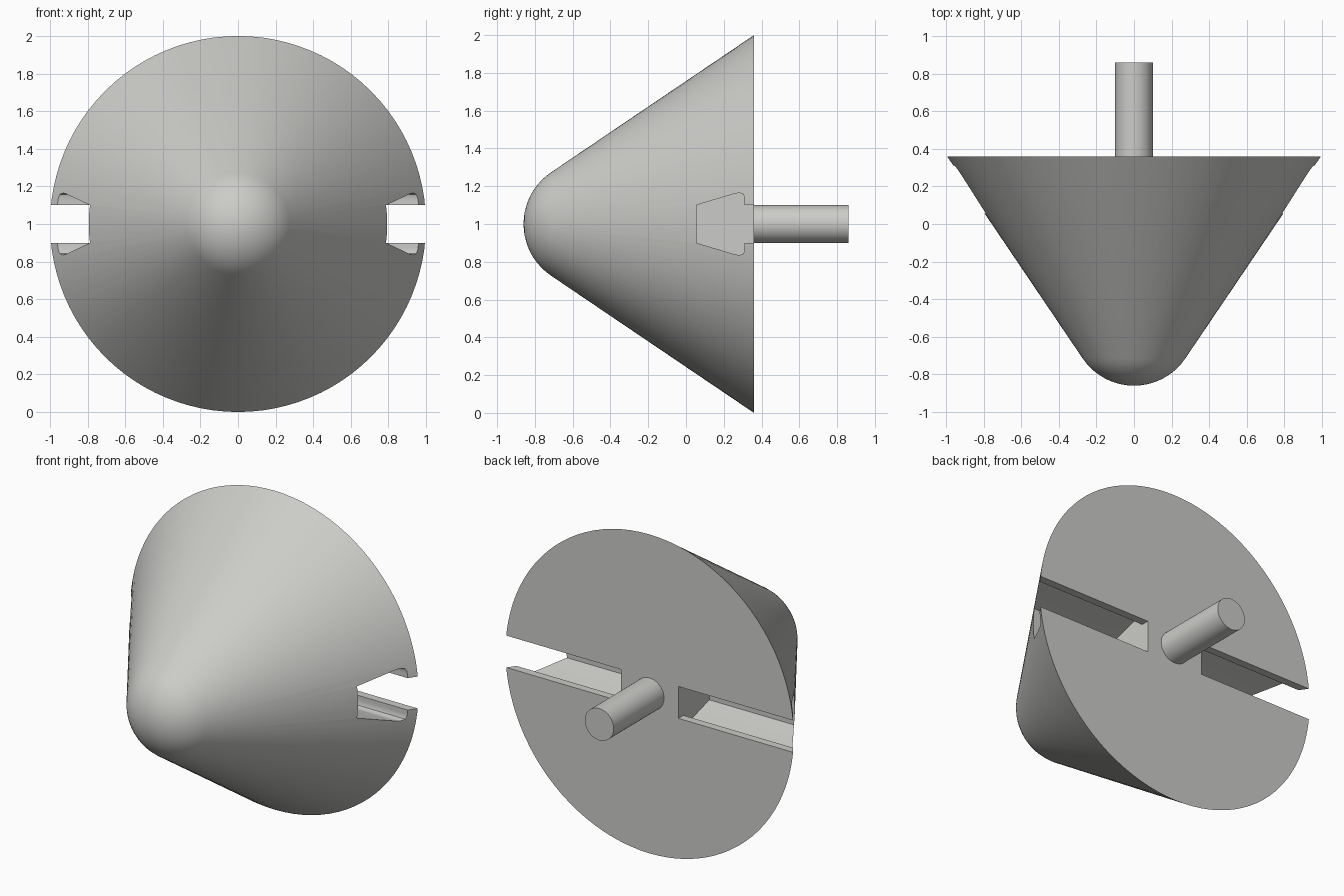
import bpy, bmesh, math
from mathutils import Matrix, Vector

if "Cube" in bpy.data.objects:
    bpy.data.objects.remove(bpy.data.objects["Cube"])

BASE_Y, CENTRE_Z = 0.36, 1.0

grey = bpy.data.materials.new("light grey")
grey.diffuse_color = (0.6, 0.6, 0.58, 1)
grey.use_nodes = True
grey.node_tree.nodes["Principled BSDF"].inputs["Base Color"].default_value = grey.diffuse_color


def make(name, bm):
    bmesh.ops.recalc_face_normals(bm, faces=bm.faces)
    me = bpy.data.meshes.new(name)
    bm.to_mesh(me)
    bm.free()
    me.materials.append(grey)
    ob = bpy.data.objects.new(name, me)
    bpy.context.collection.objects.link(ob)
    return ob


def smooth(ob):
    bpy.ops.object.select_all(action='DESELECT')
    ob.select_set(True)
    bpy.context.view_layer.objects.active = ob
    bpy.ops.object.shade_smooth_by_angle(angle=math.radians(30))


def revolve(name, profile, steps):
    """Spin (radius, y) points about the horizontal y axis."""
    bm = bmesh.new()
    vs = [bm.verts.new((r, y, CENTRE_Z)) for r, y in profile]
    es = [bm.edges.new(p) for p in zip(vs, vs[1:])]
    bmesh.ops.spin(bm, geom=vs + es, cent=(0, 0, CENTRE_Z), axis=(0, 1, 0),
                   angle=2 * math.pi, steps=steps)
    bmesh.ops.remove_doubles(bm, verts=bm.verts, dist=1e-5)
    # close the flat ends with single faces
    bmesh.ops.holes_fill(bm, edges=[e for e in bm.edges if e.is_boundary], sides=0)
    return make(name, bm)


# Cone with a tangent spherical nose
R = 0.33
tip = -0.86
cone_angle = math.atan(0.676)
nose = []
for i in range(11):
    a = (math.pi / 2 - cone_angle) * i / 10
    nose.append((R * math.sin(a), tip + R - R * math.cos(a)))
body = revolve("cone_body", nose + [(1.0, BASE_Y)], 96)

# Undercut slots: a narrow mouth opening into a dovetail, one on each side
half = [(0.055, 0.1), (0.255, 0.16), (0.28, 0.165), (0.303, 0.158),
        (0.31, 0.14), (0.31, 0.1), (0.45, 0.1)]
outline = half + [(y, -z) for y, z in reversed(half)]
for side, label in ((1, "right"), (-1, "left")):
    bm = bmesh.new()
    face = bm.faces.new([bm.verts.new((side * 0.2, y, CENTRE_Z + z)) for y, z in outline])
    out = bmesh.ops.extrude_face_region(bm, geom=[face])
    bmesh.ops.translate(bm, vec=(side * 1.0, 0, 0),
                        verts=[v for v in out["geom"] if isinstance(v, bmesh.types.BMVert)])
    cutter = make(label + "_slot_cutter", bm)
    mod = body.modifiers.new("slot", 'BOOLEAN')
    mod.operation, mod.solver, mod.object = 'DIFFERENCE', 'EXACT', cutter
    bpy.context.view_layer.objects.active = body
    bpy.ops.object.modifier_apply(modifier=mod.name)
    bpy.data.objects.remove(cutter)
smooth(body)

# Shaft at the back
shaft = revolve("shaft", [(0.1, BASE_Y - 0.02), (0.1, 0.86)], 48)
smooth(shaft)
